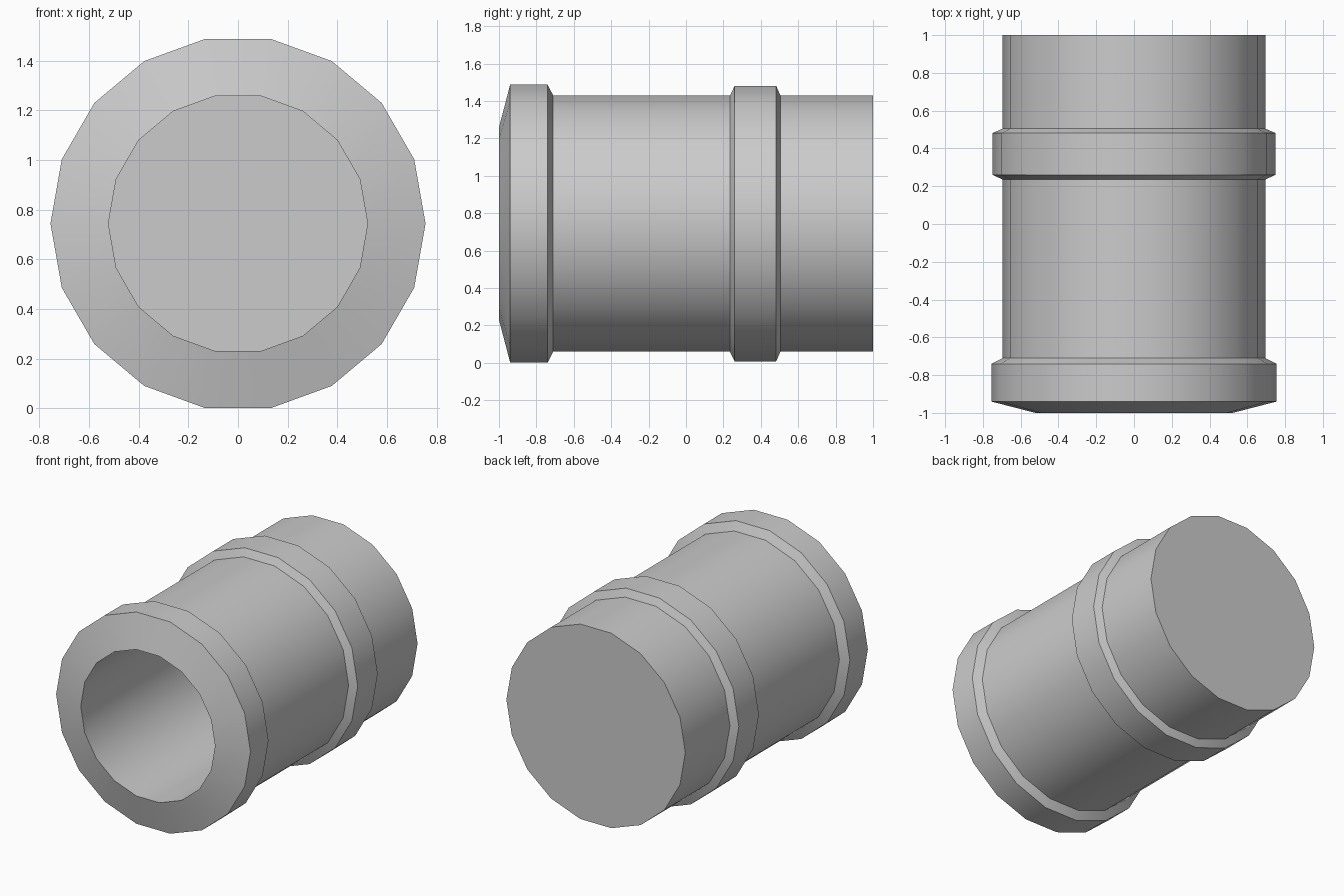
import bpy, bmesh
from math import cos, sin, pi

if "Cube" in bpy.data.objects:
    bpy.data.objects.remove(bpy.data.objects["Cube"])

SIDES = 18
CENTRE_Z = 0.744


def lathe(name, profile):
    """Revolve (y, radius) points about the y axis and cap both ends."""
    bm = bmesh.new()
    rings = [[bm.verts.new((r * cos(2 * pi * i / SIDES), y,
                            CENTRE_Z + r * sin(2 * pi * i / SIDES)))
              for i in range(SIDES)] for y, r in profile]
    for a, b in zip(rings, rings[1:]):
        for i in range(SIDES):
            j = (i + 1) % SIDES
            bm.faces.new((a[i], a[j], b[j], b[i]))
    bm.faces.new(rings[0])
    bm.faces.new(rings[-1])
    bmesh.ops.recalc_face_normals(bm, faces=bm.faces[:])
    mesh = bpy.data.meshes.new(name)
    bm.to_mesh(mesh)
    bm.free()
    obj = bpy.data.objects.new(name, mesh)
    bpy.context.collection.objects.link(obj)
    bpy.ops.object.select_all(action='DESELECT')
    obj.select_set(True)
    bpy.context.view_layer.objects.active = obj
    bpy.ops.object.shade_smooth_by_angle(angle=pi / 6)
    return obj


lathe("banded_tube", [
    # bore floor and mouth
    (0.70, 0.522), (-1.0, 0.522),
    # front collar
    (-0.94, 0.755), (-0.74, 0.755), (-0.71, 0.695),
    # raised band
    (0.235, 0.695), (0.26, 0.748), (0.482, 0.748), (0.505, 0.695),
    # closed back end
    (1.0, 0.695),
])
